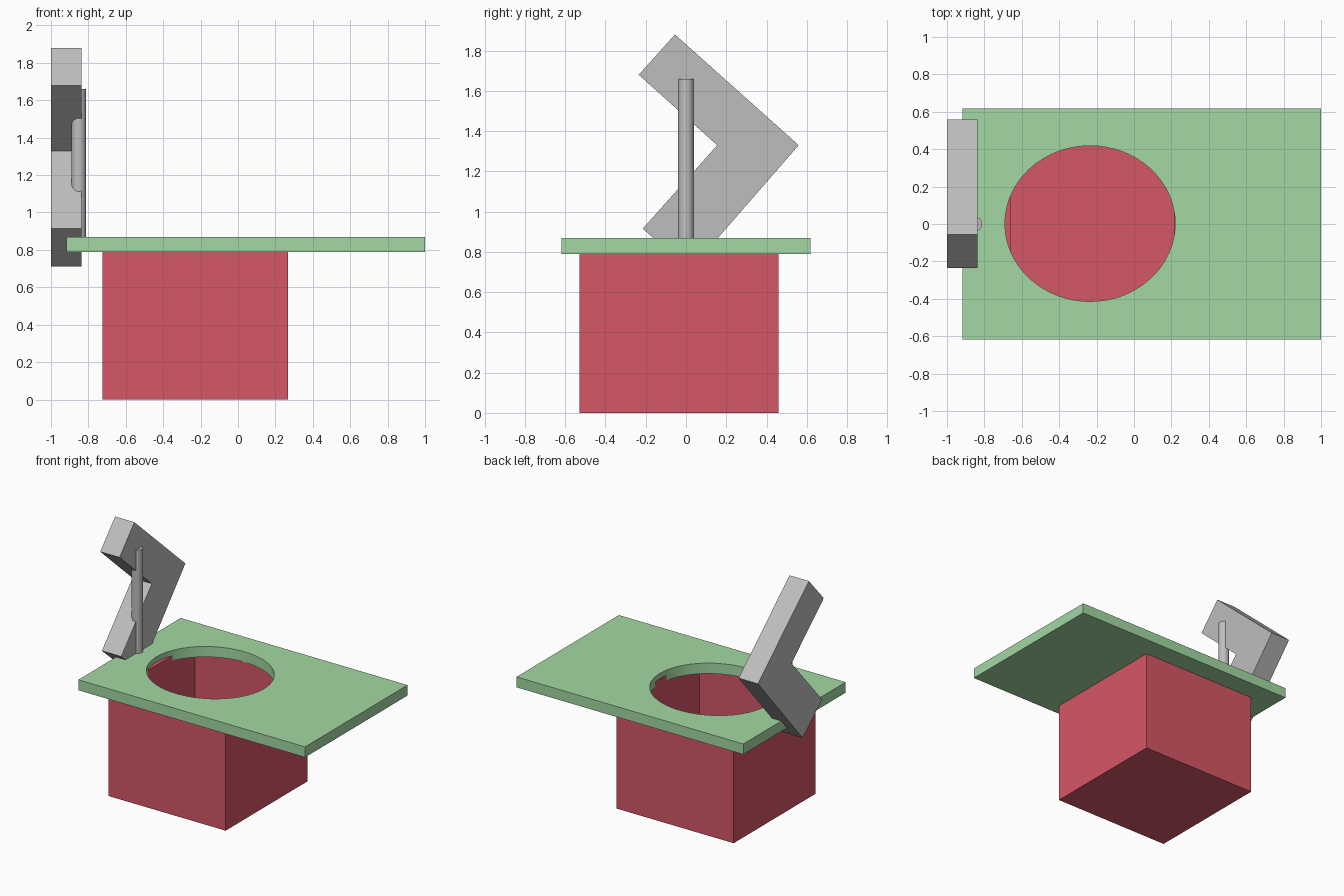
import bpy, bmesh, math

if "Cube" in bpy.data.objects:
    bpy.data.objects.remove(bpy.data.objects["Cube"])


def material(name, rgb):
    m = bpy.data.materials.new(name)
    m.diffuse_color = (*rgb, 1)
    m.use_nodes = True
    m.node_tree.nodes["Principled BSDF"].inputs["Base Color"].default_value = m.diffuse_color
    return m


RED = material("basin red", (0.665, 0.095, 0.133))
GREEN = material("counter green", (0.366, 0.687, 0.366))
GREY = material("tap grey", (0.515, 0.515, 0.515))


def prism(name, points, direction, mat):
    """Extrude a closed outline of 3D points along a direction."""
    bm = bmesh.new()
    face = bm.faces.new([bm.verts.new(p) for p in points])
    moved = bmesh.ops.extrude_face_region(bm, geom=[face])["geom"]
    bmesh.ops.translate(bm, vec=direction,
                        verts=[v for v in moved if isinstance(v, bmesh.types.BMVert)])
    bmesh.ops.recalc_face_normals(bm, faces=bm.faces)
    mesh = bpy.data.meshes.new(name)
    bm.to_mesh(mesh)
    bm.free()
    mesh.materials.append(mat)
    ob = bpy.data.objects.new(name, mesh)
    bpy.context.collection.objects.link(ob)
    return ob


def box(name, x0, x1, y0, y1, z0, z1, mat):
    outline = [(x0, y0, z0), (x1, y0, z0), (x1, y1, z0), (x0, y1, z0)]
    return prism(name, outline, (0, 0, z1 - z0), mat)


def ellipse(cx, cy, rx, ry, z, n):
    angles = [2 * math.pi * i / n for i in range(n)]
    return [(cx + rx * math.cos(a), cy + ry * math.sin(a), z) for a in angles]


def cut(ob, cutter):
    """Subtract the cutter, then remove it."""
    cutter.hide_render = True
    mod = ob.modifiers.new("cut", 'BOOLEAN')
    mod.object, mod.operation, mod.solver = cutter, 'DIFFERENCE', 'EXACT'
    bpy.context.view_layer.objects.active = ob
    bpy.ops.object.modifier_apply(modifier=mod.name)
    bpy.data.objects.remove(cutter)


def smooth(ob):
    bpy.ops.object.select_all(action='DESELECT')
    ob.select_set(True)
    bpy.context.view_layer.objects.active = ob
    bpy.ops.object.shade_smooth_by_angle(angle=math.radians(30))


# Open box basin whose rim is let into the counter
basin = box("basin", -0.725, 0.267, -0.53, 0.46, 0, 0.83, RED)
cut(basin, box("basin_cavity", -0.66, 0.213, -0.465, 0.425, 0.06, 1.0, RED))

# Counter slab with an oval opening
counter = box("counter", -0.917, 1.0, -0.618, 0.618, 0.79, 0.87, GREEN)
cut(counter, prism("counter_opening", ellipse(-0.235, 0.002, 0.455, 0.416, 0.7, 64),
                   (0, 0, 0.3), GREEN))
# Clear the basin corners of the same opening
cut(basin, prism("rim_clearance", ellipse(-0.235, 0.002, 0.455, 0.416, 0.832, 64),
                 (0, 0, 0.2), RED))
smooth(counter)

# Bent spout made of two square arms
spout_profile = [(-0.055, 1.88), (-0.235, 1.68), (0.155, 1.33),
                 (-0.215, 0.915), (0.02, 0.71), (0.56, 1.33)]
prism("spout", [(-1.0, y, z) for y, z in spout_profile], (0.163, 0, 0), GREY)

# Upright rod through the spout
rod = prism("rod", ellipse(-0.851, 0, 0.039, 0.039, 0.83, 32), (0, 0, 0.83), GREY)
smooth(rod)
